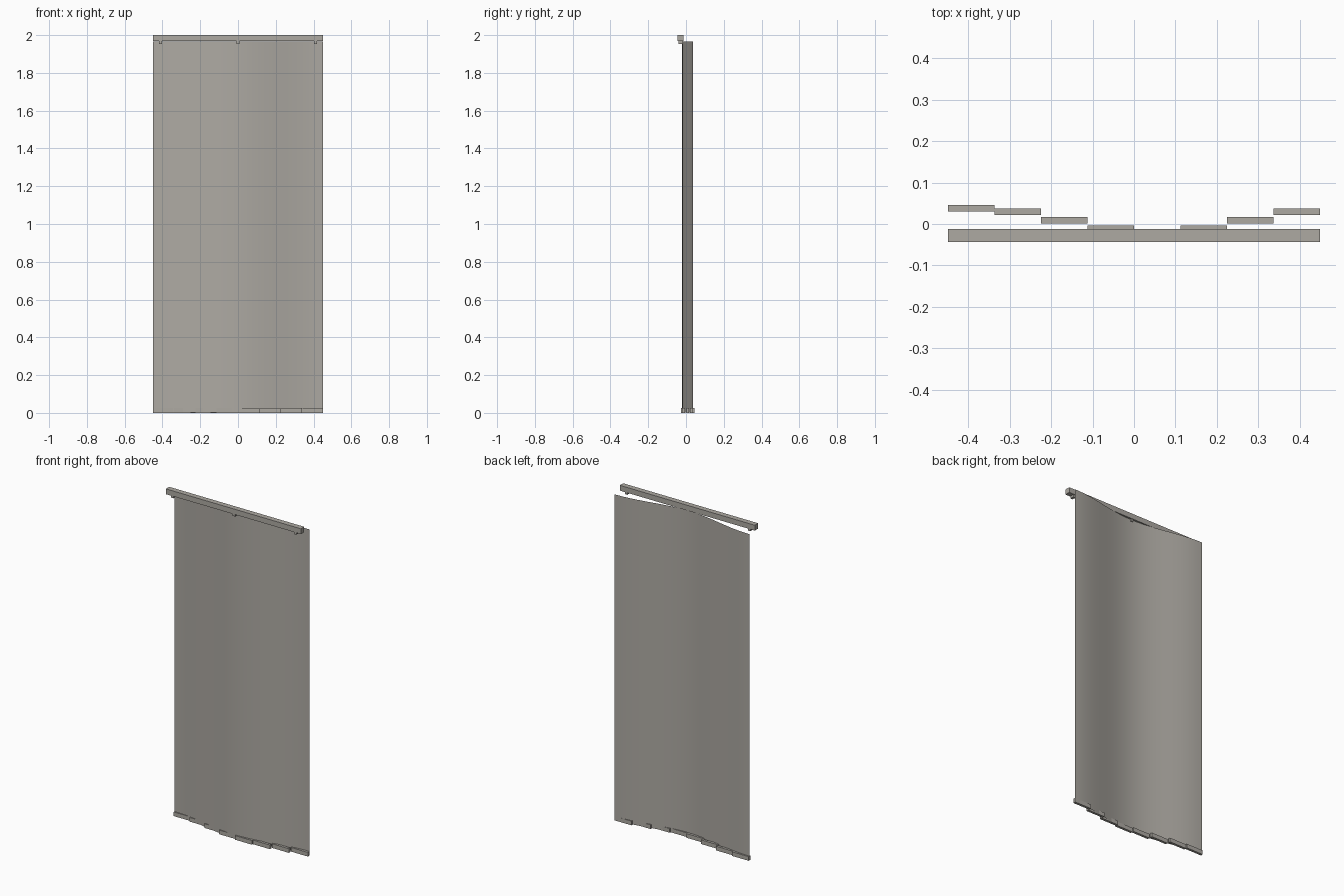
import bpy
import bmesh
import math

cube = bpy.data.objects.get("Cube")
if cube:
    bpy.data.objects.remove(cube, do_unlink=True)

WIDTH = 0.9
SHEET_TOP = 1.965
WEIGHTS = 8

fabric = bpy.data.materials.new("warm grey")
fabric.use_nodes = True
colour = (0.42, 0.40, 0.365, 1)
fabric.diffuse_color = colour
fabric.node_tree.nodes["Principled BSDF"].inputs["Base Color"].default_value = colour


def wave(x):
    """Depth of the hanging sheet: bowed forward at the middle."""
    return 0.009 - 0.029 * math.cos(2 * math.pi * x / WIDTH)


def add_object(name, bm):
    mesh = bpy.data.meshes.new(name)
    bm.to_mesh(mesh)
    bm.free()
    mesh.materials.append(fabric)
    obj = bpy.data.objects.new(name, mesh)
    bpy.context.collection.objects.link(obj)
    return obj


def box(name, centre, size):
    bm = bmesh.new()
    bmesh.ops.create_cube(bm, size=1)
    bmesh.ops.scale(bm, vec=size, verts=bm.verts)
    bmesh.ops.translate(bm, vec=centre, verts=bm.verts)
    return add_object(name, bm)


# Hanging sheet: a wavy line pulled up into a thin surface
bm = bmesh.new()
steps = 32
line = [bm.verts.new((x, wave(x), 0.003))
        for x in (WIDTH * (i / steps - 0.5) for i in range(steps + 1))]
edges = [bm.edges.new(pair) for pair in zip(line, line[1:])]
pulled = bmesh.ops.extrude_edge_only(bm, edges=edges)["geom"]
for v in pulled:
    if isinstance(v, bmesh.types.BMVert):
        v.co.z = SHEET_TOP
bmesh.ops.recalc_face_normals(bm, faces=bm.faces)
sheet = add_object("sheet", bm)
for face in sheet.data.polygons:
    face.use_smooth = True

# Top rail
box("top_rail", (0, -0.028, 1.984), (WIDTH, 0.032, 0.032))

# Small clips under the rail
for side, x in (("right", -0.41), ("middle", 0), ("left", 0.41)):
    box("clip_" + side, (x, -0.028, 1.963), (0.015, 0.025, 0.018))

# Stepped hem weights along the bottom, following the wave
step = WIDTH / WEIGHTS
for i in range(WEIGHTS):
    x = -WIDTH / 2 + i * step
    box(f"hem_weight_{i + 1}", (x + step / 2, wave(x), 0.0125), (step, 0.015, 0.025))
